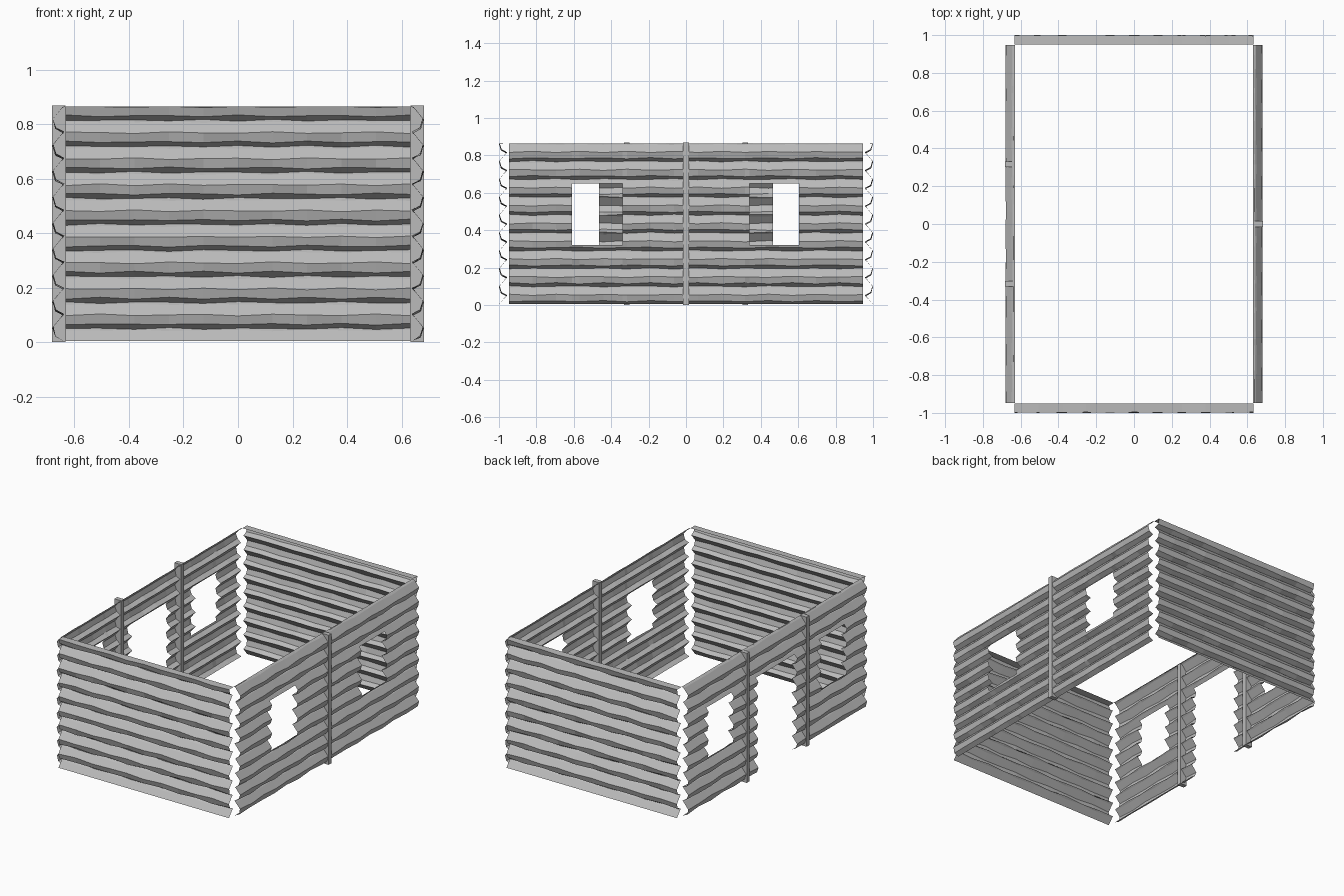
import bpy, bmesh, math, random
from mathutils import Vector

random.seed(4)
if "Cube" in bpy.data.objects:
    bpy.data.objects.remove(bpy.data.objects["Cube"])

wood = bpy.data.materials.new("grey_timber")
wood.use_nodes = True
GREY = (0.5, 0.5, 0.5, 1)
wood.diffuse_color = GREY
wood.node_tree.nodes["Principled BSDF"].inputs["Base Color"].default_value = GREY

COURSE = 0.0955          # height of one log
TOP = 0.865
# one log's face: (depth behind the outermost line, height above its lower seam)
LOG = [(0.042, 0.0), (0.012, 0.016), (0.002, 0.05), (0.034, 0.089)]


def finish(bm, name):
    mesh = bpy.data.meshes.new(name)
    bm.to_mesh(mesh)
    bm.free()
    mesh.materials.append(wood)
    obj = bpy.data.objects.new(name, mesh)
    bpy.context.collection.objects.link(obj)
    return obj


def wall(name, half_length, outer, along_x, side, base, openings=()):
    """Thin sheet of stacked, slightly uneven logs, with rectangular openings."""
    steps = round(half_length * 16)
    rows = []
    for k in range(10):
        for depth, rise in LOG:
            z = base + k * COURSE + rise
            if 0 <= z <= TOP + 0.002:
                rows.append((depth, z))
    rows.append((0.05, TOP))

    bm = bmesh.new()
    grid = []
    for i, (depth, z) in enumerate(rows):
        phase = random.uniform(0, math.tau)
        wave = random.uniform(17, 25)
        fixed = i in (0, len(rows) - 1)
        line = []
        for s in range(steps + 1):
            u = half_length * (2 * s / steps - 1)
            w = 0 if fixed else math.sin(wave * u + phase)
            d = max(0, depth + 0.002 * w)
            h = min(z + 0.0035 * w, TOP)
            out = side * (outer - d)
            line.append(bm.verts.new((u, out, h) if along_x else (out, u, h)))
        grid.append(line)
    outward = Vector((0, side, 0)) if along_x else Vector((side, 0, 0))
    for a, b in zip(grid, grid[1:]):
        for s in range(steps):
            bm.faces.new((a[s], a[s + 1], b[s + 1], b[s]))
    bm.normal_update()
    if sum(f.normal.dot(outward) for f in bm.faces) < 0:
        bmesh.ops.reverse_faces(bm, faces=bm.faces[:])

    # slice along each opening's edges, then drop the faces inside it
    axis = 0 if along_x else 1
    for u0, u1, z0, z1 in openings:
        for n, value in ((axis, u0), (axis, u1), (2, z0), (2, z1)):
            normal = Vector((0, 0, 0))
            normal[n] = 1
            bmesh.ops.bisect_plane(bm, geom=bm.verts[:] + bm.edges[:] + bm.faces[:],
                                   plane_co=normal * value, plane_no=normal)
        inside = []
        for f in bm.faces:
            c = f.calc_center_median()
            if u0 < c[axis] < u1 and z0 < c.z < z1:
                inside.append(f)
        bmesh.ops.delete(bm, geom=inside, context='FACES')
    return finish(bm, name)


def post(name, x, y):
    bm = bmesh.new()
    bmesh.ops.create_cube(bm, size=1)
    for v in bm.verts:
        v.co = Vector((x + v.co.x * 0.05, y + v.co.y * 0.03, (v.co.z + 0.5) * 0.868))
    return finish(bm, name)


# end walls start half a log lower than the side walls
END_BASE = 0.814 - 9 * COURSE
wall("front_wall", 0.632, 1.0, True, -1, END_BASE)
wall("back_wall", 0.632, 1.0, True, 1, END_BASE)

# side walls with windows, and a doorway on the right side
SILL, HEAD = 0.32, 0.65
wall("left_wall", 0.947, 0.681, False, 1, 0.005,
     [(-0.61, -0.34, SILL, HEAD), (0.34, 0.605, SILL, HEAD)])
wall("right_wall", 0.947, 0.681, False, -1, 0.005,
     [(-0.73, -0.465, SILL, HEAD), (0.465, 0.73, SILL, HEAD),
      (-0.205, 0.205, -0.1, HEAD)])

# upright posts
post("left_post", 0.658, 0)
for label, y in (("front", -0.317), ("back", 0.317)):
    post("right_" + label + "_post", -0.658, y)
